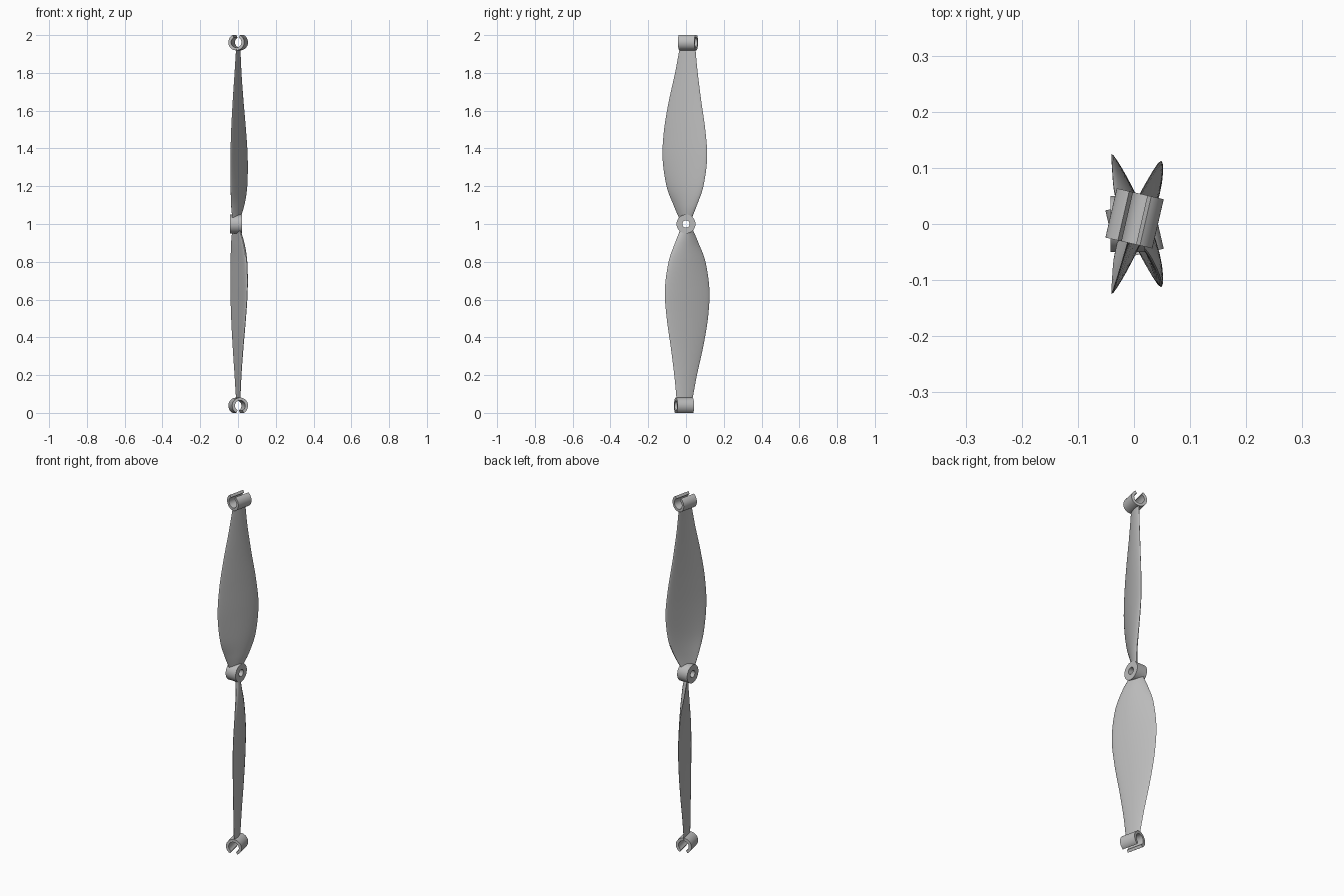
import bpy, bmesh, math
from mathutils import Matrix, Vector

cube = bpy.data.objects.get("Cube")
if cube:
    bpy.data.objects.remove(cube)

grey = bpy.data.materials.new("plain grey")
grey.use_nodes = True
color = (0.5, 0.5, 0.5, 1)
grey.diffuse_color = color
grey.node_tree.nodes["Principled BSDF"].inputs["Base Color"].default_value = color


def finish(name, bm, matrix=Matrix()):
    """Turn a bmesh into a shaded object."""
    bm.transform(matrix)
    bmesh.ops.recalc_face_normals(bm, faces=bm.faces)
    mesh = bpy.data.meshes.new(name)
    bm.to_mesh(mesh)
    bm.free()
    mesh.materials.append(grey)
    obj = bpy.data.objects.new(name, mesh)
    bpy.context.collection.objects.link(obj)
    bpy.ops.object.select_all(action='DESELECT')
    obj.select_set(True)
    bpy.context.view_layer.objects.active = obj
    bpy.ops.object.shade_smooth_by_angle(angle=math.radians(35))


def ring(name, outer, inner, length, gap, matrix, steps=48):
    """Tube along local z, with an optional gap (half angle) around local +x."""
    bm = bmesh.new()
    closed = gap == 0
    rows = []
    for i in range(steps if closed else steps + 1):
        a = gap + (2 * math.pi - 2 * gap) * i / steps
        rows.append([bm.verts.new((r * math.cos(a), r * math.sin(a), h * length / 2))
                     for r, h in ((outer, -1), (outer, 1), (inner, 1), (inner, -1))])
    pairs = list(zip(rows, rows[1:]))
    if closed:
        pairs.append((rows[-1], rows[0]))
    else:
        bm.faces.new(rows[0])
        bm.faces.new(rows[-1])
    for a, b in pairs:
        for j in range(4):
            k = (j + 1) % 4
            bm.faces.new((a[j], a[k], b[k], b[j]))
    finish(name, bm, matrix)


# Blade stations: height, trailing edge x y, leading edge x y, thickness
STATIONS = [Vector(s) for s in (
    (1.03, -.030, -.036, .008, .030, .020),
    (1.10, -.036, -.066, .030, .058, .024),
    (1.20, -.039, -.103, .046, .092, .024),
    (1.35, -.040, -.124, .049, .112, .022),
    (1.50, -.036, -.116, .040, .102, .019),
    (1.65, -.028, -.091, .027, .081, .016),
    (1.80, -.018, -.058, .016, .062, .013),
    (1.928, -.010, -.034, .010, .050, .010))]


def station(t):
    """Smooth curve through the stations."""
    i = min(int(t), len(STATIONS) - 2)
    f = t - i
    p1, p2 = STATIONS[i], STATIONS[i + 1]
    p0 = STATIONS[i - 1] if i else p1 * 2 - p2
    p3 = STATIONS[i + 2] if i + 2 < len(STATIONS) else p2 * 2 - p1
    return p1 + 0.5 * f * (p2 - p0 + f * (2 * p0 - 5 * p1 + 4 * p2 - p3
                                         + f * (3 * (p1 - p2) + p3 - p0)))


def blade(name, matrix, rows=56, half=14):
    """Cambered airfoil lofted along the span."""
    bm = bmesh.new()
    loops = []
    for r in range(rows + 1):
        z, tx, ty, lx, ly, thick = station(r / rows * (len(STATIONS) - 1))
        lead, trail = Vector((lx, ly, z)), Vector((tx, ty, z))
        chord = trail - lead
        normal = Vector((-chord.y, chord.x, 0)).normalized()
        loop = []
        for k in range(2 * half):
            a = math.pi * k / half
            u = (1 - math.cos(a)) / 2
            camber = thick * 1.4 * u * (1 - u)
            body = thick * 0.62 * math.sin(a) * (1 - 0.45 * u)
            loop.append(bm.verts.new(lead + chord * u + normal * (camber + body)))
        loops.append(loop)
    for a, b in zip(loops, loops[1:]):
        for k in range(2 * half):
            n = (k + 1) % (2 * half)
            bm.faces.new((a[k], a[n], b[n], b[k]))
    bm.faces.new(loops[0])
    bm.faces.new(loops[-1])
    finish(name, bm, matrix)


# Hub with a shaft hole along x
ring("hub", .05, .019, .062, 0,
     Matrix.Translation((-.011, 0, 1)) @ Matrix.Rotation(math.pi / 2, 4, 'Y'))

# Open clip, axis along y and pitched with the tip, gap facing outward
clip = (Matrix.Translation((.001, .010, 1.962))
        @ Matrix.Rotation(math.radians(-13), 4, 'Z')
        @ Matrix(((0, 1, 0, 0), (0, 0, 1, 0), (1, 0, 0, 0), (0, 0, 0, 1))))

# Each half is the other one turned half way round the shaft
middle = Matrix.Translation((0, 0, 1))
for side, angle in (("upper", 0), ("lower", math.pi)):
    turn = middle @ Matrix.Rotation(angle, 4, 'X') @ middle.inverted()
    blade(side + "_blade", turn)
    ring(side + "_clip", .043, .028, .09, math.radians(28), turn @ clip)
